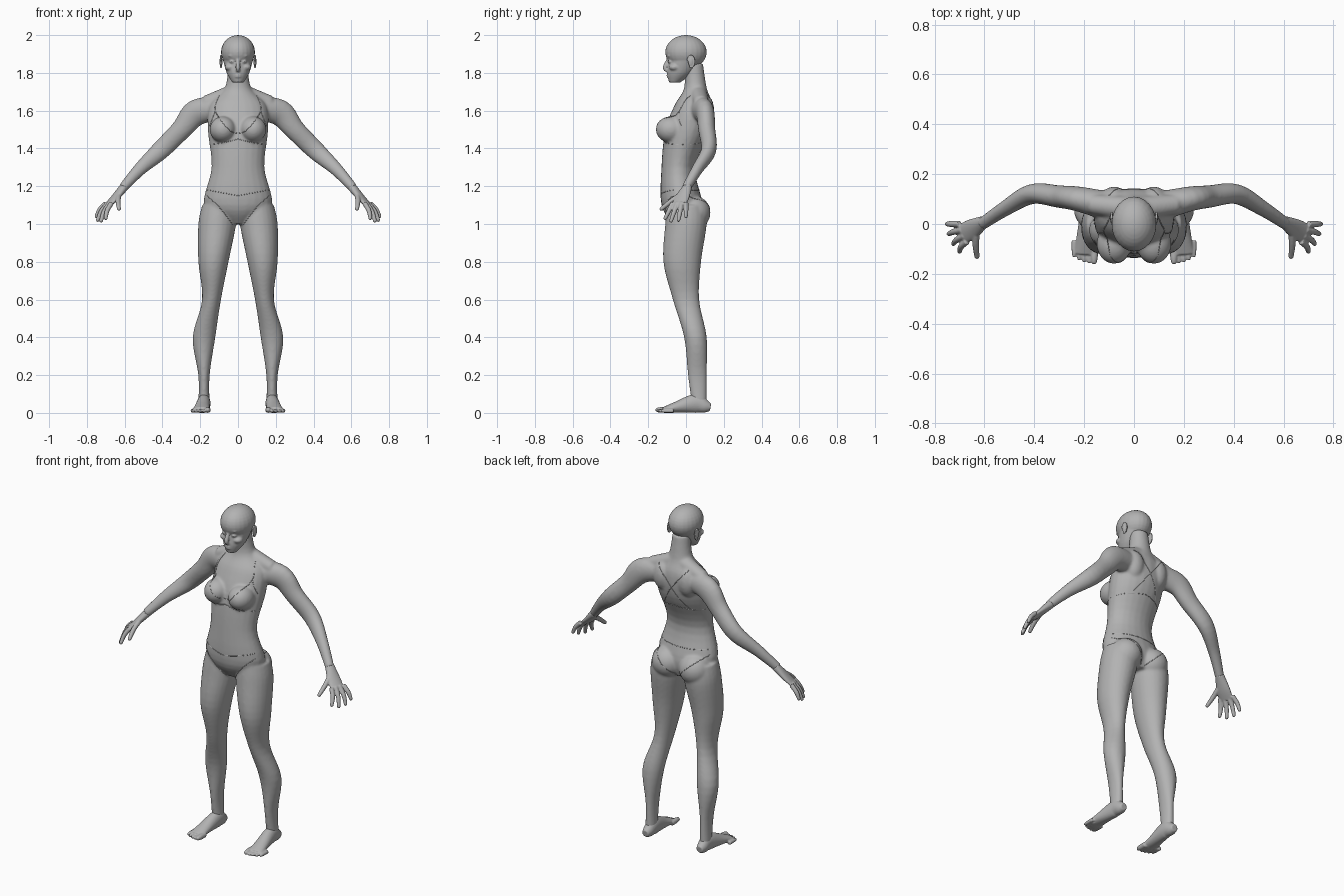
import bpy, bmesh, math
from mathutils import Vector, Matrix
from mathutils.bvhtree import BVHTree

cube = bpy.data.objects.get("Cube")
if cube:
    bpy.data.objects.remove(cube, do_unlink=True)

tone = (.45, .45, .45, 1)
grey = bpy.data.materials.new("matte grey")
grey.use_nodes = True
grey.diffuse_color = tone
grey.node_tree.nodes["Principled BSDF"].inputs["Base Color"].default_value = tone
X, Y, Z = Matrix.Identity(3)


def spline(rows, steps=5):
    """Catmull-Rom curve through rows of equal length."""
    out = []
    for i in range(len(rows) - 1):
        before, start, end = rows[max(i - 1, 0)], rows[i], rows[i + 1]
        after = rows[min(i + 2, len(rows) - 1)]
        for k in range(steps):
            t = k / steps
            out.append([b + t * ((c - a) + t * ((2 * a - 5 * b + 4 * c - d)
                        + t * (3 * b - a - 3 * c + d))) / 2
                        for a, b, c, d in zip(before, start, end, after)])
    out.append(list(rows[-1]))
    return out


def loft(bm, rows, side=X, flat=False, mirror=False, count=24):
    """Skin ellipses given as x, y, z, half width and, if not round, half depth."""
    path = spline([row if len(row) == 5 else (*row, row[-1]) for row in rows])
    for sign in (1, -1) if mirror else (1,):
        flip = Vector((sign, 1, 1))
        mid = [Vector(p[:3]) * flip for p in path]
        rings = []
        for i, (x, y, z, width, depth) in enumerate(path):
            along = mid[min(i + 1, len(mid) - 1)] - mid[max(i - 1, 0)]
            along = Z if flat else along.normalized()
            ref = side * flip
            u = (ref - along * ref.dot(along)).normalized()
            v = along.cross(u)
            angles = [math.tau * k / count for k in range(count)]
            rings.append([bm.verts.new(mid[i] + u * width * math.cos(a) + v * depth * math.sin(a))
                          for a in angles])
        for low, high in zip(rings, rings[1:]):
            for k in range(count):
                bm.faces.new((low[k - 1], low[k], high[k], high[k - 1]))
        bm.faces.new(rings[0])
        bm.faces.new(rings[-1])


def ball(bm, centre, radii, mirror=False):
    for sign in (1, -1) if mirror else (1,):
        place = Matrix.Translation(Vector(centre) * Vector((sign, 1, 1)))
        bmesh.ops.create_uvsphere(bm, u_segments=24, v_segments=16, radius=1,
                                  matrix=place @ Matrix.Diagonal((*radii, 1)))


def digit(bm, base, bend, tip, radius):
    """A tapering finger or toe with a round end, on both sides."""
    end = radius * .75
    loft(bm, [(*base, radius), (*bend, radius * .95), (*tip, end)], mirror=True)
    ball(bm, tip, (end, end, end), mirror=True)


def finish(name, bm, voxel, smooth):
    """Fuse the overlapping volumes into one soft skin."""
    bmesh.ops.recalc_face_normals(bm, faces=bm.faces)
    mesh = bpy.data.meshes.new(name)
    bm.to_mesh(mesh)
    bm.free()
    mesh.materials.append(grey)
    part = bpy.data.objects.new(name, mesh)
    bpy.context.collection.objects.link(part)
    fuse = part.modifiers.new("fuse", 'REMESH')
    fuse.mode, fuse.voxel_size, fuse.use_smooth_shade = 'VOXEL', voxel, True
    relax = part.modifiers.new("relax", 'SMOOTH')
    relax.factor, relax.iterations = .5, smooth
    return part


# Torso and neck, bust, seat, shoulder blades
bm = bmesh.new()
loft(bm, [(0, 0, 1, .06, .07), (0, -.02, 1.1, .18, .11), (0, -.04, 1.3, .14, .09),
          (0, .01, 1.5, .16, .12), (0, .04, 1.63, .15, .1), (0, .05, 1.72, .07, .06),
          (0, .04, 1.85, .05, .05)], flat=True)
ball(bm, (.08, -.08, 1.5), (.07, .08, .07), mirror=True)
ball(bm, (.09, .04, 1.06), (.09, .09, .09), mirror=True)
ball(bm, (.08, .09, 1.6), (.06, .06, .09), mirror=True)
# Neck to shoulder slope
loft(bm, [(0, .06, 1.7, .05), (.17, .08, 1.64, .04)], side=Y, mirror=True)
# Arms
loft(bm, [(.1, .07, 1.61, .06), (.22, .1, 1.59, .05, .07), (.3, .11, 1.5, .045, .055),
          (.41, .12, 1.39, .04, .05), (.52, .06, 1.29, .03, .035), (.61, 0, 1.19, .025)],
     side=Y, mirror=True)
# Legs
loft(bm, [(.1, 0, 1.1, .09, .1), (.11, 0, 1, .1, .11), (.13, -.02, .8, .08, .1),
          (.14, 0, .6, .05, .07), (.18, .05, .4, .06, .06), (.18, .06, .2, .03, .05),
          (.18, .07, .05, .03, .04)], flat=True, mirror=True)
body = finish("body", bm, .007, 9)

# Head: skull, jaw, nose, lips, cheeks, eyes, brows
bm = bmesh.new()
ball(bm, (0, 0, 1.91), (.09, .11, .09))
loft(bm, [(0, -.06, 1.75, .03, .03), (0, -.03, 1.8, .06, .07), (0, 0, 1.87, .08, .09)], flat=True)
loft(bm, [(0, -.09, 1.88, .008), (0, -.11, 1.83, .013), (0, -.1, 1.81, .01)])
for lip in (1.78, 1.79):
    ball(bm, (0, -.09, lip), (.02, .014, .006))
ball(bm, (.04, -.06, 1.83), (.03, .03, .02), mirror=True)
ball(bm, (.03, -.08, 1.86), (.016, .016, .01), mirror=True)
ball(bm, (.03, -.09, 1.89), (.02, .01, .006), mirror=True)
finish("head", bm, .005, 4)

# Ears: a shallow dish with a raised rim
bm = bmesh.new()
ear = Vector((.09, .026, 1.86))
ball(bm, ear, (.008, .015, .028), mirror=True)
rim = [ear + Y * .018 * math.cos(turn) + Z * .03 * math.sin(turn)
       for turn in (i / 2 - 2 for i in range(11))]
loft(bm, [(*p, .005) for p in rim], mirror=True)
finish("ears", bm, .003, 2)

# Hands: palm, four fanned fingers, thumb
bm = bmesh.new()
loft(bm, [(.6, .01, 1.2, .024), (.65, -.02, 1.14, .04, .018), (.69, -.04, 1.1, .04, .012)],
     side=X * .4 + Y, mirror=True)
index, little = Vector((.67, -.07, 1.11)), Vector((.7, 0, 1.11))
index_reach, little_reach = Vector((.03, -.04, -.08)), Vector((.05, 0, -.07))
for i in range(4):
    base = index.lerp(little, i / 3)
    reach = index_reach.lerp(little_reach, i / 3) * (1 + .25 * math.sin(math.pi * i / 3))
    digit(bm, base, base + reach * .5 + X * .008, base + reach, .013)
digit(bm, (.63, -.02, 1.16), (.635, -.08, 1.12), (.63, -.13, 1.08), .014)
finish("hands", bm, .004, 3)

# Feet: heel to ball, then toes in a curved row
bm = bmesh.new()
loft(bm, [(.18, .13, .03, .02), (.18, .1, .036, .03, .036), (.18, .05, .05, .035, .05),
          (.19, -.05, .03, .04, .03), (.195, -.12, .015, .045, .015)], mirror=True)
for i in range(5):
    radius = .011 if i else .016
    tip = Vector((.16 + .02 * i, .002 * i * (i - 1) - .15, radius))
    digit(bm, tip + Y * .06, tip + Y * .02, tip, radius)
finish("feet", bm, .004, 3)

# Garment edges: fine cords laid on the skin
bpy.context.view_layer.update()
skin = BVHTree.FromObject(body, bpy.context.evaluated_depsgraph_get())


def cord(name, path, facing):
    """Project a path of x, z points onto the skin, on both sides."""
    curve = bpy.data.curves.new(name, 'CURVE')
    curve.dimensions, curve.bevel_depth, curve.bevel_resolution = '3D', .002, 1
    for sign in (1, -1):
        rays = [skin.ray_cast(Vector((sign * x, 0, z)) - facing, facing)[0]
                for x, z in spline(path, 8)]
        hits = [hit for hit in rays if hit]
        line = curve.splines.new('POLY')
        line.points.add(len(hits) - 1)
        for point, hit in zip(line.points, hits):
            point.co = (*hit, 1)
    curve.materials.append(grey)
    bpy.context.collection.objects.link(bpy.data.objects.new(name, curve))


shoulder, strap, band, hip, leg = (.1, 1.68), (.12, 1.6), (.155, 1.42), (.16, 1.18), (.165, 1.15)
cord("top_neckline", [shoulder, strap, (.05, 1.5), (0, 1.48)], Y)
cord("top_side_edge", [strap, (.15, 1.52)], Y)
cord("top_band_front", [band, (.08, 1.43), (0, 1.45)], Y)
cord("top_band_back", [band, (0, 1.44)], -Y)
cord("top_cross_straps", [shoulder, (0, 1.56), (-.08, 1.44)], -Y)
cord("brief_waist_front", [hip, (0, 1.15)], Y)
cord("brief_waist_back", [hip, (0, 1.18)], -Y)
cord("brief_leg_front", [leg, (.1, 1.09), (.03, 1)], Y)
cord("brief_leg_back", [leg, (.1, 1.1), (.01, 1.01)], -Y)
